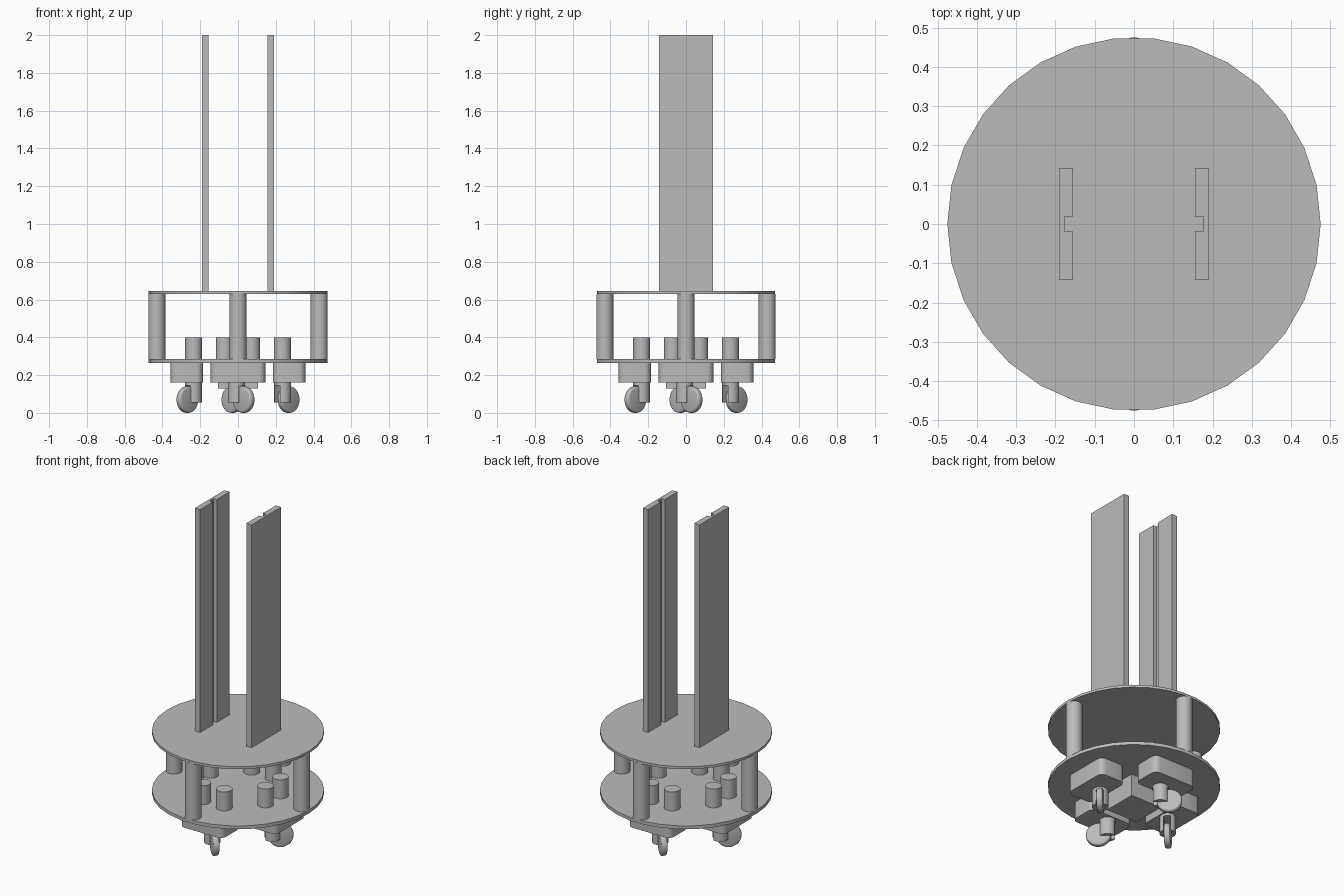
import bpy, bmesh, math
from mathutils import Vector, Matrix

cube = bpy.data.objects.get("Cube")
if cube:
    bpy.data.objects.remove(cube, do_unlink=True)

grey = bpy.data.materials.new("plain_grey")
grey.use_nodes = True
GREY = (0.5, 0.5, 0.5, 1)
grey.diffuse_color = GREY
grey.node_tree.nodes["Principled BSDF"].inputs["Base Color"].default_value = GREY


def finish(name, bm, smooth=False):
    bmesh.ops.recalc_face_normals(bm, faces=bm.faces)
    mesh = bpy.data.meshes.new(name)
    bm.to_mesh(mesh)
    bm.free()
    mesh.materials.append(grey)
    ob = bpy.data.objects.new(name, mesh)
    bpy.context.collection.objects.link(ob)
    if smooth:
        bpy.ops.object.select_all(action='DESELECT')
        ob.select_set(True)
        bpy.context.view_layer.objects.active = ob
        bpy.ops.object.shade_smooth_by_angle(angle=math.radians(35))
    return ob


def add_cylinder(bm, x, y, z0, z1, r, sides=30):
    return bmesh.ops.create_cone(
        bm, cap_ends=True, segments=sides, radius1=r, radius2=r, depth=z1 - z0,
        matrix=Matrix.Translation((x, y, (z0 + z1) / 2)) @ Matrix.Rotation(math.pi / 2, 4, 'Z'))


def cylinder(name, x, y, z0, z1, r):
    bm = bmesh.new()
    add_cylinder(bm, x, y, z0, z1, r)
    return finish(name, bm, True)


def extrude_outline(name, points, z0, z1):
    bm = bmesh.new()
    face = bm.faces.new([bm.verts.new((x, y, z0)) for x, y in points])
    top = bmesh.ops.extrude_face_region(bm, geom=[face])["geom"]
    bmesh.ops.translate(bm, vec=(0, 0, z1 - z0),
                        verts=[v for v in top if isinstance(v, bmesh.types.BMVert)])
    return finish(name, bm)


def box_outline(x0, x1, y0, y1):
    return [(x0, y0), (x1, y0), (x1, y1), (x0, y1)]


# Round decks
cylinder("lower_deck", 0, 0, 0.265, 0.285, 0.475)
cylinder("upper_deck", 0, 0, 0.63, 0.645, 0.475)

# Tall rails, each with a groove on its inner face
for name, s in (("left_rail", 1), ("right_rail", -1)):
    shape = [(0.155, -0.142), (0.191, -0.142), (0.191, 0.142), (0.155, 0.142),
             (0.155, 0.019), (0.177, 0.019), (0.177, -0.019), (0.155, -0.019)]
    extrude_outline(name, [(s * x, y) for x, y in shape], 0.645, 2.0)

# Central box under the lower deck
extrude_outline("centre_box", box_outline(-0.105, 0.105, -0.105, 0.105), 0.13, 0.265)


def drive_housing(name):
    ob = extrude_outline(name, box_outline(0.185, 0.357, -0.145, 0.145), 0.16, 0.265)
    bm = bmesh.new()
    bm.from_mesh(ob.data)
    upright = [e for e in bm.edges if abs(e.verts[0].co.z - e.verts[1].co.z) > 0.05]
    bmesh.ops.bevel(bm, geom=upright, offset=0.035, segments=5, profile=0.5, affect='EDGES')
    bm.to_mesh(ob.data)
    bm.free()
    bpy.context.view_layer.objects.active = ob
    bpy.ops.object.select_all(action='DESELECT')
    ob.select_set(True)
    bpy.ops.object.shade_smooth_by_angle(angle=math.radians(35))
    return ob


AXLE = Vector((1, -1, 0)).normalized()
FORK = Vector((0.236, -0.008, 0))
WHEEL = Vector((0.268, 0.03, 0.07))


def caster_fork(name):
    # Solid crown with two prongs left by a slot for the wheel
    bm = bmesh.new()
    add_cylinder(bm, FORK.x, FORK.y, 0.145, 0.165, 0.045)
    for s in (1, -1):
        verts = add_cylinder(bm, FORK.x, FORK.y, 0.055, 0.145, 0.045)["verts"]
        edges = {e for v in verts for e in v.link_edges}
        faces = {f for v in verts for f in v.link_faces}
        cut = bmesh.ops.bisect_plane(
            bm, geom=list(verts) + list(edges) + list(faces), clear_inner=True,
            plane_co=FORK + AXLE * s * 0.02, plane_no=AXLE * s)
        rim = [g for g in cut["geom_cut"] if isinstance(g, bmesh.types.BMEdge)]
        bmesh.ops.contextual_create(bm, geom=rim)
    return finish(name, bm, True)


def caster_wheel(name):
    bm = bmesh.new()
    turn = Vector((0, 0, 1)).rotation_difference(AXLE).to_matrix().to_4x4()
    bmesh.ops.create_cone(bm, cap_ends=True, segments=32, radius1=0.07, radius2=0.07,
                          depth=0.035, matrix=Matrix.Translation(WHEEL) @ turn)
    rims = [e for e in bm.edges if any(len(f.verts) > 4 for f in e.link_faces)]
    bmesh.ops.bevel(bm, geom=rims, offset=0.01, segments=3, profile=0.5, affect='EDGES')
    return finish(name, bm, True)


# Four identical drive units and posts, turned about the centre
for i, side in enumerate(("left", "back", "right", "front")):
    parts = [
        cylinder(side + "_post", 0.43, 0, 0.285, 0.63, 0.045),
        drive_housing(side + "_drive_housing"),
        cylinder(side + "_motor_a", 0.235, 0.072, 0.285, 0.4, 0.045),
        cylinder(side + "_motor_b", 0.235, -0.072, 0.285, 0.4, 0.045),
        caster_fork(side + "_caster_fork"),
        caster_wheel(side + "_caster_wheel"),
    ]
    for part in parts:
        part.rotation_euler.z = i * math.pi / 2
